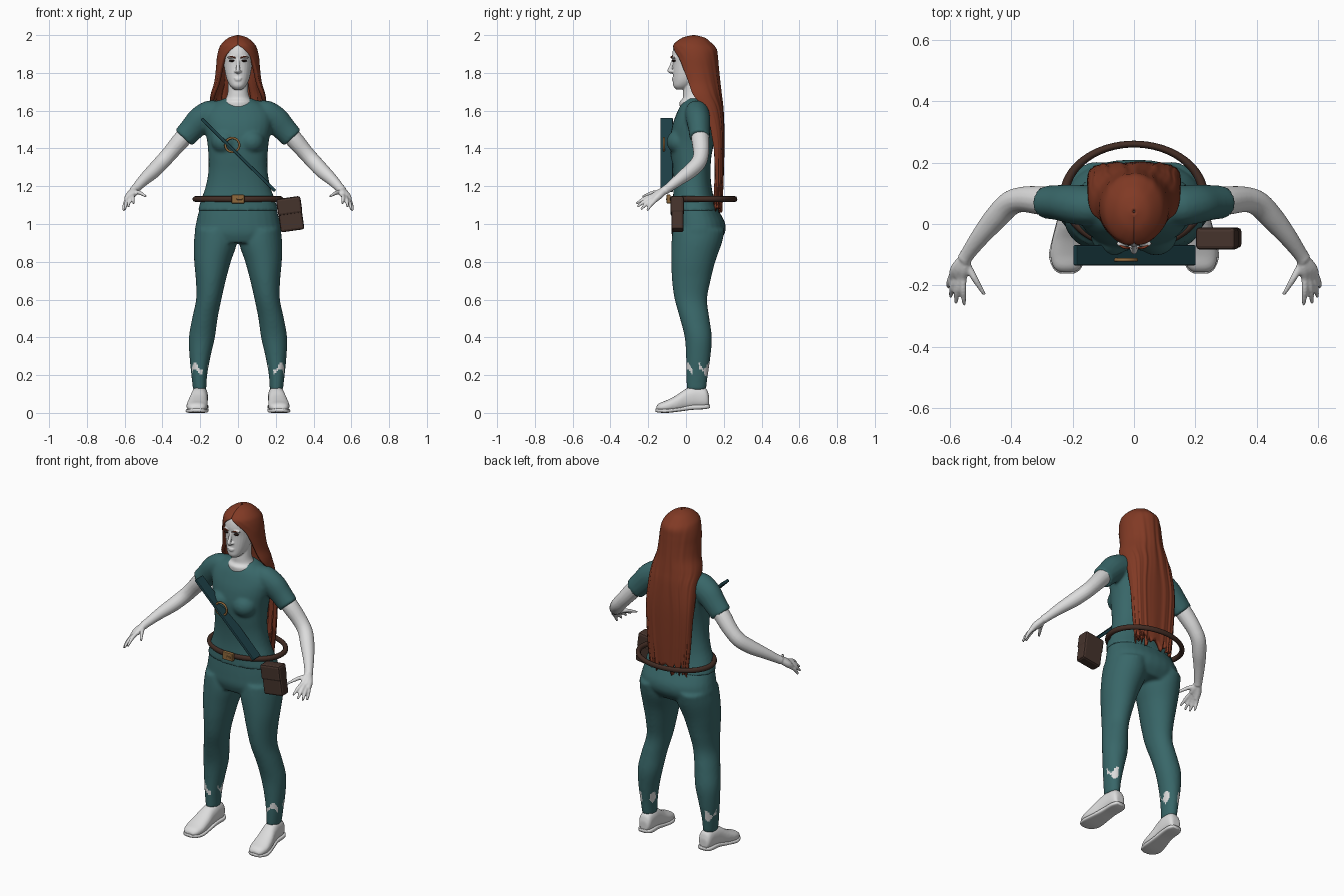
import bpy, bmesh, math
from mathutils import Vector, Matrix

if "Cube" in bpy.data.objects:
    bpy.data.objects.remove(bpy.data.objects["Cube"])


def material(name, r, g, b):
    m = bpy.data.materials.new(name)
    m.use_nodes = True
    m.diffuse_color = (r, g, b, 1)
    m.node_tree.nodes["Principled BSDF"].inputs["Base Color"].default_value = (r, g, b, 1)
    return m


SKIN = material("pale grey", .72, .72, .72)
TEAL = material("teal cloth", .04, .135, .14)
HAIR = material("auburn hair", .22, .042, .018)
BELT = material("belt leather", .055, .026, .018)
POUCH = material("pouch leather", .06, .033, .025)
BRASS = material("brass", .27, .14, .045)
NAVY = material("dark blue scabbard", .012, .05, .062)
DARK = material("dark eye", .02, .008, .006)


def smooth_path(rows, steps=5):
    """Catmull-Rom interpolation of equal-sized rows."""
    rows = [Vector(r) for r in rows]
    p = [rows[0]] + rows + [rows[-1]]
    out = []
    for i in range(1, len(p) - 2):
        a, b, c, d = p[i - 1:i + 3]
        for k in range(steps):
            t = k / steps
            out.append((b * 2 + (c - a) * t + (a * 2 - b * 5 + c * 4 - d) * t * t
                        + (b * 3 - a - c * 3 + d) * t ** 3) * .5)
    return out + [rows[-1]]


def spow(v, p):
    return math.copysign(abs(v) ** p, v)


def loft(bm, rings, power=1.0, n=28):
    """Closed skin over rings: centre, first axis, second axis."""
    loops = []
    for r in smooth_path(rings):
        c, u, v = Vector(r[0:3]), Vector(r[3:6]), Vector(r[6:9])
        loops.append([bm.verts.new(c + u * spow(math.cos(a), power) + v * spow(math.sin(a), power))
                      for a in (math.tau * k / n for k in range(n))])
    for A, B in zip(loops, loops[1:]):
        for k in range(n):
            bm.faces.new((A[k], A[k - 1], B[k - 1], B[k]))
    bm.faces.new(loops[0])
    bm.faces.new(loops[-1][::-1])


def level(z, x0, x1, y0, y1):
    """Horizontal ring from its extents."""
    return ((x0 + x1) / 2, (y0 + y1) / 2, z, (x1 - x0) / 2, 0, 0, 0, (y1 - y0) / 2, 0)


def upright(y, x, z0, z1, rx):
    """Ring facing along y."""
    return (x, y, (z0 + z1) / 2, rx, 0, 0, 0, 0, (z1 - z0) / 2)


def tube(bm, path, flat=1.0):
    """Limb along (x, y, z, radius) points."""
    pts = [Vector(p[:3]) for p in path]
    rings = []
    for i, p in enumerate(path):
        t = (pts[min(i + 1, len(pts) - 1)] - pts[max(i - 1, 0)]).normalized()
        u = t.cross(Vector((0, 1, 0.3))).normalized()
        v = t.cross(u)
        rings.append((*pts[i], *(u * p[3]), *(v * p[3] * flat)))
    loft(bm, rings, n=16)


def ball(bm, loc, size):
    m = Matrix.Translation(loc) @ Matrix.Diagonal((*size, 1))
    bmesh.ops.create_uvsphere(bm, u_segments=20, v_segments=12, radius=1, matrix=m)


def finish(name, bm, mat, voxel=0, iterations=5):
    """Make the object; optionally fuse overlapping volumes into one skin."""
    bmesh.ops.recalc_face_normals(bm, faces=bm.faces)
    me = bpy.data.meshes.new(name)
    bm.to_mesh(me)
    bm.free()
    ob = bpy.data.objects.new(name, me)
    bpy.context.collection.objects.link(ob)
    if voxel:
        r = ob.modifiers.new("fuse", 'REMESH')
        r.mode, r.voxel_size = 'VOXEL', voxel
        s = ob.modifiers.new("soften", 'SMOOTH')
        s.factor, s.iterations = .5, iterations
        dg = bpy.context.evaluated_depsgraph_get()
        ob.data = bpy.data.meshes.new_from_object(ob.evaluated_get(dg))
        ob.modifiers.clear()
    ob.data.materials.clear()
    ob.data.materials.append(mat)
    for f in ob.data.polygons:
        f.use_smooth = True
    return ob


def box(name, loc, size, mat, angle=0, bevel=.004):
    bm = bmesh.new()
    bmesh.ops.create_cube(bm, size=1, matrix=Matrix.Diagonal((*size, 1)))
    bmesh.ops.bevel(bm, geom=bm.edges[:], offset=bevel, segments=2, affect='EDGES', profile=.5)
    bmesh.ops.transform(bm, verts=bm.verts, matrix=Matrix.Translation(loc) @ Matrix.Rotation(angle, 4, 'Y'))
    ob = finish(name, bm, mat)
    for f in ob.data.polygons:
        f.use_smooth = False
    return ob


def sym(z, w, y0, y1):
    return level(z, -w, w, y0, y1)


# Shirt: torso, bust and short sleeves fused
bm = bmesh.new()
loft(bm, [sym(1.07, .213, -.075, .175), sym(1.13, .195, -.07, .15), sym(1.2, .171, -.066, .135),
          sym(1.28, .157, -.07, .13), sym(1.36, .157, -.08, .135), sym(1.44, .164, -.085, .15),
          sym(1.52, .18, -.073, .155), sym(1.58, .18, -.052, .15), sym(1.63, .14, -.028, .132),
          sym(1.665, .074, .002, .11)], .88)
for s in (-1, 1):
    ball(bm, (s * .072, -.035, 1.435), (.07, .068, .065))
    tube(bm, [(s * .1, .06, 1.585, .07), (s * .15, .06, 1.58, .075), (s * .2, .065, 1.55, .073),
              (s * .245, .07, 1.502, .066), (s * .288, .072, 1.455, .062)], .87)
finish("shirt", bm, TEAL, .009, 6)

# Trousers: hips and legs fused, with frayed patches above the ankles
bm = bmesh.new()
loft(bm, [sym(1.11, .195, -.065, .15), sym(1.05, .212, -.072, .185), sym(1, .223, -.076, .208),
          sym(.95, .229, -.077, .205), sym(.9, .2, -.06, .17)], .9)
for s in (-1, 1):
    rows = [(.97, .02, .226, -.07, .205), (.9, .006, .234, -.077, .19), (.8, .038, .232, -.078, .155),
            (.7, .065, .223, -.074, .13), (.6, .088, .222, -.06, .112), (.5, .108, .243, -.032, .124),
            (.4, .122, .26, -.007, .137), (.3, .145, .257, 0, .13), (.2, .163, .247, .001, .116),
            (.12, .168, .238, .004, .106)]
    loft(bm, [level(z, min(s * a, s * b), max(s * a, s * b), y0, y1) for z, a, b, y0, y1 in rows])
trousers = finish("trousers", bm, TEAL, .009, 5)
trousers.data.materials.append(SKIN)
for f in trousers.data.polygons:
    x, y, z = f.center
    a = math.atan2(y - .06, abs(x) - .205)
    low, high = .215 + .018 * math.sin(4 * a + x), .25 + .018 * math.sin(5 * a + 1)
    if low < z < high and math.sin(3 * a - 1) > -.45:
        f.material_index = 1

# Shoes with soles
for s, side in ((1, "left"), (-1, "right")):
    bm = bmesh.new()
    loft(bm, [upright(.122, s * .2, .035, .09, .024), upright(.105, s * .2, .025, .13, .038),
              upright(.05, s * .202, .022, .142, .043), upright(0, s * .207, .014, .128, .046),
              upright(-.05, s * .213, .006, .094, .053), upright(-.1, s * .217, .004, .068, .056),
              upright(-.14, s * .218, .005, .052, .045), upright(-.157, s * .218, .012, .035, .025)], .85)
    finish(side + "_shoe", bm, SKIN, .006, 4)
    bm = bmesh.new()
    loft(bm, [upright(.128, s * .2, .026, .044, .028), upright(.1, s * .2, .02, .044, .044),
              upright(.03, s * .203, .016, .042, .045), upright(-.03, s * .21, .008, .03, .052),
              upright(-.1, s * .217, 0, .022, .06), upright(-.145, s * .218, .002, .022, .045),
              upright(-.161, s * .218, .006, .024, .024)], .5)
    finish(side + "_sole", bm, SKIN)

# Arms with hands
for s, side in ((1, "left"), (-1, "right")):
    bm = bmesh.new()
    tube(bm, [(s * x, y, z, r) for x, y, z, r in (
        (.24, .07, 1.51, .046), (.3, .076, 1.445, .047), (.36, .08, 1.375, .042), (.405, .066, 1.325, .041),
        (.45, .02, 1.278, .039), (.5, -.04, 1.232, .031), (.54, -.095, 1.19, .024), (.553, -.115, 1.176, .024))])
    palm, wrist = (.575, -.172, 1.138), (.55, -.11, 1.18)
    for ox, oz in ((-.018, .012), (0, 0), (.015, -.016)):
        tube(bm, [(s * wrist[0], wrist[1], wrist[2], .018),
                  (s * (palm[0] + ox * .8 - .008), -.145, 1.157 + oz * .6, .019),
                  (s * (palm[0] + ox), palm[1], palm[2] + oz, .014)])
    # Four fingers and the thumb
    for base, tip in (((.556, -.17, 1.152), (.553, -.264, 1.108)), ((.568, -.175, 1.143), (.58, -.258, 1.09)),
                      ((.58, -.172, 1.132), (.598, -.238, 1.077)), ((.59, -.164, 1.124), (.606, -.206, 1.07)),
                      ((.545, -.13, 1.17), (.487, -.23, 1.145))):
        a, b = Vector(base), Vector(tip)
        m = a.lerp(b, .5) + Vector((.002, 0, .007))
        tube(bm, [(s * a.x, a.y, a.z, .012), (s * m.x, m.y, m.z, .0105), (s * b.x, b.y, b.z, .006)])
    finish(side + "_arm", bm, SKIN, .005, 3)

# Head: skull, jaw, neck, nose, lips and cheeks fused
bm = bmesh.new()
loft(bm, [sym(1.712, .02, -.052, 0), sym(1.73, .04, -.067, .03), sym(1.76, .057, -.069, .07),
          sym(1.8, .068, -.069, .1), sym(1.85, .076, -.069, .13), sym(1.9, .078, -.073, .14),
          sym(1.95, .068, -.058, .13), sym(1.98, .04, -.015, .095)], .92)
loft(bm, [sym(1.6, .085, -.03, .11), sym(1.645, .078, -.034, .108), sym(1.665, .064, -.018, .1),
          sym(1.7, .054, -.015, .09), sym(1.77, .052, -.01, .09)])
tube(bm, [(0, -.066, 1.875, .008), (0, -.077, 1.84, .009), (0, -.087, 1.812, .012), (0, -.072, 1.802, .01)])
ball(bm, (0, -.066, 1.771), (.022, .01, .005))
ball(bm, (0, -.066, 1.762), (.018, .01, .005))
for s in (-1, 1):
    ball(bm, (s * .012, -.072, 1.808), (.008, .01, .007))
    ball(bm, (s * .034, -.064, 1.882), (.024, .012, .007))
finish("head", bm, SKIN, .004, 3)

# Eyes and eyebrows
for s, side in ((1, "left"), (-1, "right")):
    bm = bmesh.new()
    ball(bm, (s * .033, -.063, 1.864), (.015, .012, .0055))
    finish(side + "_eye", bm, DARK)
    bm = bmesh.new()
    tube(bm, [(s * .013, -.078, 1.879, .003), (s * .034, -.076, 1.886, .004), (s * .056, -.062, 1.88, .002)])
    finish(side + "_eyebrow", bm, HAIR)

# Long hair: a sheet open at the face and ragged at the ends
rows = smooth_path([(2, .04, .006, .006, 180, 1), (1.986, .04, .05, .06, 180, 1), (1.955, .038, .086, .1, 180, 1),
                    (1.925, .045, .102, .117, 160, 1), (1.88, .05, .112, .118, 139, 1),
                    (1.82, .055, .117, .118, 126, 1), (1.75, .065, .126, .115, 117, 1),
                    (1.68, .078, .146, .11, 108, .9), (1.6, .11, .152, .087, 92, .8), (1.45, .14, .152, .062, 90, .6),
                    (1.25, .145, .143, .053, 86, .6), (1.1, .145, .128, .047, 82, .6)])
bm = bmesh.new()
N, grid = 72, []
for i, (z, cy, rx, ry, opening, p) in enumerate(rows):
    fall = i / (len(rows) - 1)
    line = []
    for j in range(N + 1):
        q = 2 * j / N - 1
        t = q * math.radians(min(opening, 180))
        k = 1 + .035 * fall * (math.sin(q * 31) + .6 * math.sin(q * 53 + 1))
        rag = max(0, fall - .8) * .1 * (math.sin(q * 23) + math.sin(q * 41 + 2))
        line.append(bm.verts.new((rx * spow(math.sin(t), p), cy + ry * k * spow(math.cos(t), p), z + rag)))
    grid.append(line)
for A, B in zip(grid, grid[1:]):
    for j in range(N):
        bm.faces.new((A[j], A[j + 1], B[j + 1], B[j]))
hair = finish("hair", bm, HAIR)
thick = hair.modifiers.new("thickness", 'SOLIDIFY')
thick.thickness, thick.offset = .02, -1


# Belt ring and scabbard ring
def ring(name, loc, major, minor, mat, rot=(0, 0, 0), scale=(1, 1, 1)):
    bpy.ops.mesh.primitive_torus_add(major_segments=64, minor_segments=12, major_radius=major,
                                     minor_radius=minor, location=loc, rotation=rot)
    ob = bpy.context.object
    ob.name, ob.scale = name, scale
    ob.data.materials.append(mat)
    bpy.ops.object.shade_smooth()


ring("belt", (0, .092, 1.132), .226, .015, BELT, scale=(1, .745, 1))
ring("scabbard_ring", (-.03, -.117, 1.418), .037, .006, BRASS, rot=(math.pi / 2, 0, 0))

# Buckle, pouch with flap, scabbard
box("buckle", (0, -.092, 1.132), (.068, .022, .046), BRASS)
box("buckle_pin", (.008, -.104, 1.132), (.03, .006, .008), BRASS, bevel=.002)
box("pouch", (.277, -.045, 1.052), (.126, .066, .178), POUCH, -.14, .012)
box("pouch_flap", (.271, -.047, 1.095), (.13, .072, .09), POUCH, -.14, .012)
box("scabbard", (.002, -.102, 1.366), (.545, .066, .017), NAVY, math.radians(44.5))
